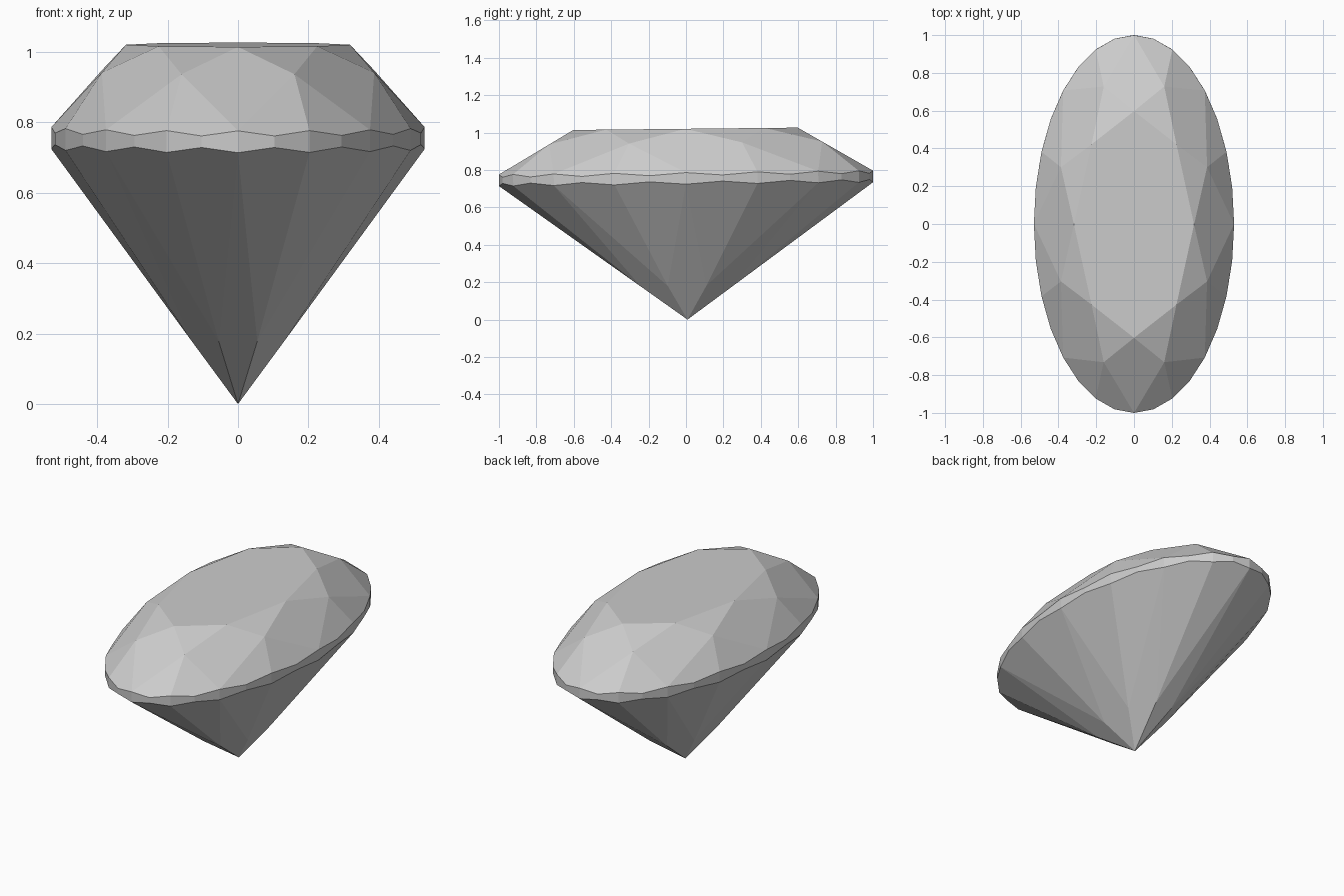
import bpy, bmesh, math
from mathutils import Matrix

if "Cube" in bpy.data.objects:
    bpy.data.objects.remove(bpy.data.objects["Cube"])

WIDTH = 0.53      # oval ratio: half width in x, half length in y is 1
TILT = 0.0105     # slight lean about x

bm = bmesh.new()


def ring(count, radius, heights, offset=0.0):
    """Oval ring of vertices, heights repeat in turn."""
    verts = []
    for i in range(count):
        a = 2 * math.pi * (i + offset) / count
        verts.append(bm.verts.new((WIDTH * radius * math.sin(a), -radius * math.cos(a),
                                   heights[i % len(heights)])))
    return verts


table = ring(8, 0.60, [1.02])
star = ring(8, 0.79, [0.944], 0.5)
girdle_top = ring(32, 1.0, [0.786, 0.7713])
girdle_low = ring(32, 1.0, [0.724, 0.7385])
pavilion = ring(8, 0.27, [0.1806], 0.5)
culet = bm.verts.new((0, 0, 0))

face = bm.faces.new
face(table)

# eight-fold crown and pavilion facets
for k in range(8):
    n, g = (k + 1) % 8, 4 * k
    face((table[k], star[k], table[n]))                          # star facet
    face((table[k], star[k - 1], girdle_top[g], star[k]))        # kite facet
    face((culet, pavilion[k], girdle_low[g], pavilion[k - 1]))   # pavilion main
    for s in (g, g + 2):                                         # girdle halves
        trio = [(s + j) % 32 for j in range(3)]
        face([star[k]] + [girdle_top[j] for j in trio])
        face([pavilion[k]] + [girdle_low[j] for j in reversed(trio)])

# girdle band
for i in range(32):
    j = (i + 1) % 32
    face((girdle_low[i], girdle_low[j], girdle_top[j], girdle_top[i]))

bmesh.ops.recalc_face_normals(bm, faces=bm.faces)
bm.transform(Matrix.Translation((0, 0.008, 0)) @ Matrix.Rotation(TILT, 4, 'X'))

mesh = bpy.data.meshes.new("oval_gem")
bm.to_mesh(mesh)
bm.free()
bpy.context.collection.objects.link(bpy.data.objects.new("oval_gem", mesh))
